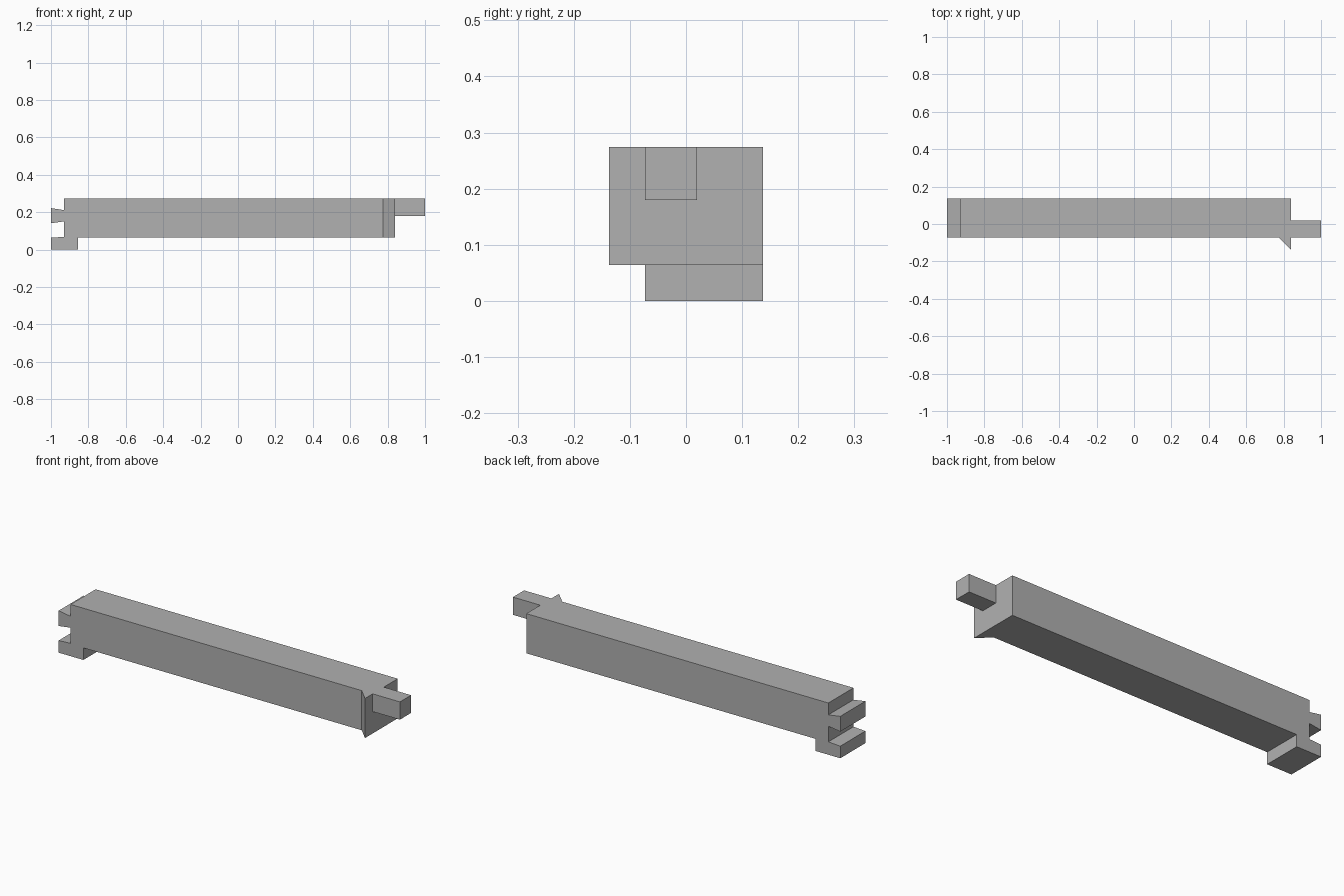
import bpy
import bmesh
from mathutils import Vector

cube = bpy.data.objects.get("Cube")
if cube:
    bpy.data.objects.remove(cube, do_unlink=True)

grey = bpy.data.materials.new("Plain grey")
grey.use_nodes = True
colour = (0.44, 0.44, 0.44, 1)
grey.diffuse_color = colour
grey.node_tree.nodes["Principled BSDF"].inputs["Base Color"].default_value = colour


def prism(name, outline, sweep):
    """Extrude a closed planar outline along the sweep vector."""
    bm = bmesh.new()
    face = bm.faces.new([bm.verts.new(p) for p in outline])
    result = bmesh.ops.extrude_face_region(bm, geom=[face], use_keep_orig=True)
    moved = [v for v in result["geom"] if isinstance(v, bmesh.types.BMVert)]
    bmesh.ops.translate(bm, verts=moved, vec=Vector(sweep))
    bmesh.ops.recalc_face_normals(bm, faces=bm.faces[:])
    mesh = bpy.data.meshes.new(name)
    bm.to_mesh(mesh)
    bm.free()
    mesh.materials.append(grey)
    obj = bpy.data.objects.new(name, mesh)
    bpy.context.collection.objects.link(obj)
    return obj


front, back = -0.073, 0.137
low, high = 0.064, 0.274
end, shoulder = 0.84, -0.93

# Beam with a foot and a dovetail tongue at its right-hand end
profile = [(end, low), (end, high), (shoulder, high),
           (shoulder, 0.211), (-1, 0.222), (-1, 0.141), (shoulder, 0.151),
           (shoulder, 0.068), (-1, low), (-1, 0), (-0.855, 0), (-0.855, low)]
prism("beam", [(x, front, z) for x, z in profile], (0, back - front, 0))

# Square tenon at the opposite end
tenon = [(front, 0.18), (0.02, 0.18), (0.02, high), (front, high)]
prism("tenon", [(end, y, z) for y, z in tenon], (1 - end, 0, 0))

# Triangular spur on the front face
spur = [(0.776, front), (end, -0.137), (end, front)]
prism("spur", [(x, y, low) for x, y in spur], (0, 0, high - low))
